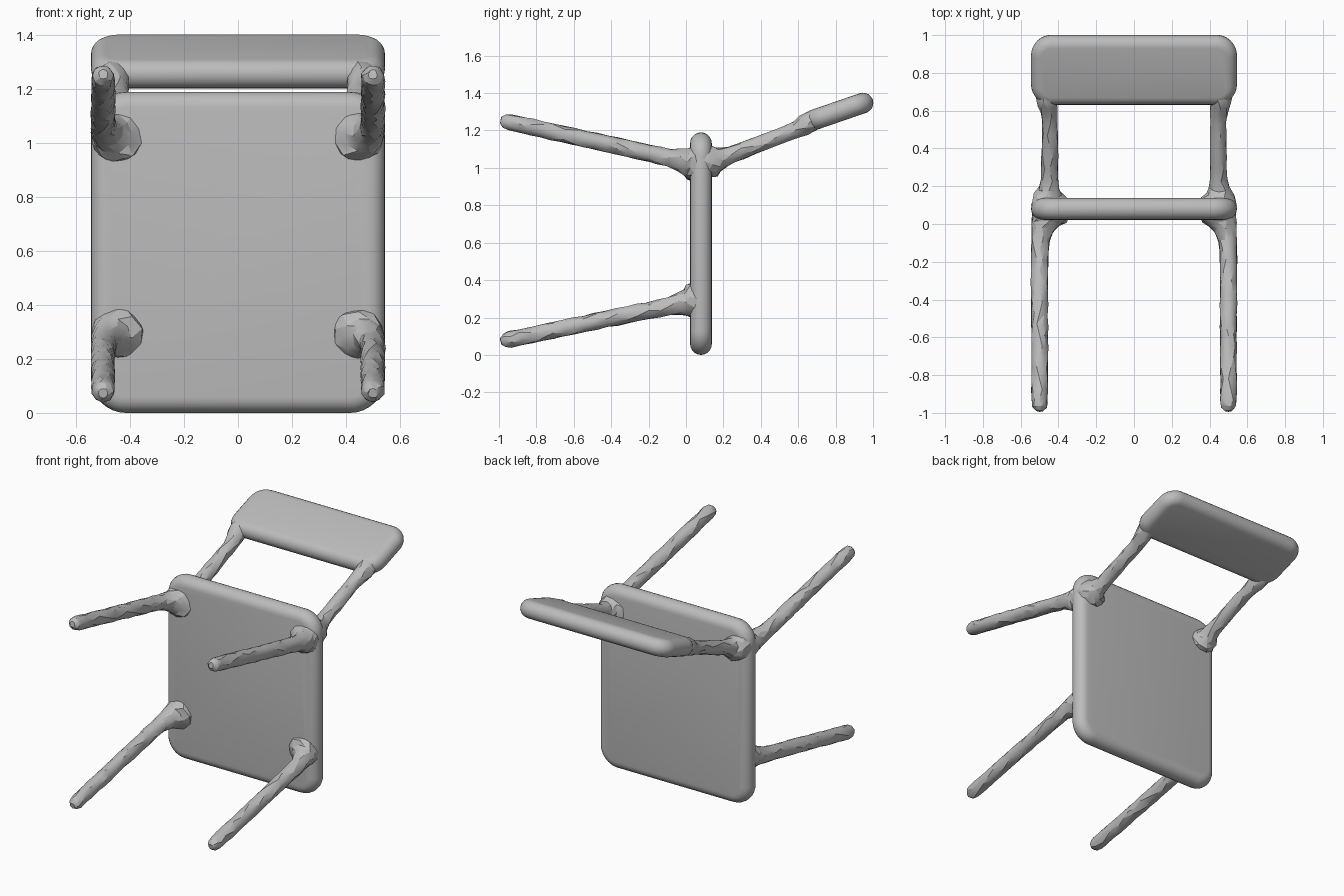
import bpy, bmesh, math, random
from mathutils import Vector

if "Cube" in bpy.data.objects:
    bpy.data.objects.remove(bpy.data.objects["Cube"])

random.seed(4)
grey = bpy.data.materials.new("plain grey")
grey.diffuse_color = (0.5, 0.5, 0.5, 1)
grey.use_nodes = True
grey.node_tree.nodes["Principled BSDF"].inputs["Base Color"].default_value = grey.diffuse_color


def finish(name, bm, angle):
    bmesh.ops.recalc_face_normals(bm, faces=bm.faces[:])
    me = bpy.data.meshes.new(name)
    bm.to_mesh(me)
    bm.free()
    me.materials.append(grey)
    me.shade_smooth()
    me.set_sharp_from_angle(angle=math.radians(angle))
    ob = bpy.data.objects.new(name, me)
    bpy.context.collection.objects.link(ob)
    return ob


def skin(bm, rings):
    """Bridge successive vertex loops and cap both ends."""
    n = len(rings[0])
    for a, b in zip(rings, rings[1:]):
        for i in range(n):
            j = (i + 1) % n
            bm.faces.new((a[i], a[j], b[j], b[i]))
    bm.faces.new(rings[0])
    bm.faces.new(rings[-1])


def slab(name, hx, hy, corner, r, loc, tilt):
    """Rounded rectangle with a fully rounded rim of radius r."""
    bm = bmesh.new()
    rings = []
    for k in range(11):
        t = math.radians(-90 + 18 * k)
        inset, z = r * (1 - math.cos(t)), r * math.sin(t)
        ring = []
        for q, (sx, sy) in enumerate(((1, 1), (-1, 1), (-1, -1), (1, -1))):
            for s in range(9):
                a = math.radians(90 * q + 90 * s / 8)
                c = corner - inset
                ring.append(bm.verts.new((sx * (hx - corner) + c * math.cos(a),
                                          sy * (hy - corner) + c * math.sin(a), z)))
        rings.append(ring)
    skin(bm, rings)
    ob = finish(name, bm, 40)
    ob.location = loc
    ob.rotation_euler.x = math.radians(tilt)
    return ob


def limb(name, pts, side):
    """Rough-hewn tube through (x, y, z, radius) points."""
    path = [pts[0]]
    for a, b in zip(pts, pts[1:]):
        steps = max(1, round((Vector(b[:3]) - Vector(a[:3])).length / 0.06))
        path += [tuple(p + (q - p) * k / steps for p, q in zip(a, b))
                 for k in range(1, steps + 1)]
    axis = (Vector(pts[-1][:3]) - Vector(pts[0][:3])).normalized()
    up = axis.cross(Vector((1, 0, 0))).normalized()
    across = up.cross(axis)
    bm = bmesh.new()
    rings = []
    n = 10
    for k, (x, y, z, r) in enumerate(path):
        ring = []
        for i in range(n):
            a = 2 * math.pi * (i + 0.5 * (k % 2)) / n
            rr = r * random.uniform(0.94, 1.05)
            p = Vector((x, y, z)) + across * rr * math.cos(a) + up * rr * math.sin(a)
            p += axis * random.uniform(-0.1, 0.1) * r
            ring.append(bm.verts.new((p.x * side, p.y, p.z)))
        rings.append(ring)
    skin(bm, rings)
    bmesh.ops.triangulate(bm, faces=bm.faces[:])
    finish(name, bm, 22)


# Seat board standing upright, and the tilted back panel
slab("seat", 0.545, 0.595, 0.13, 0.058, (0, 0.08, 0.595), 90)
slab("back_panel", 0.545, 0.193, 0.11, 0.055, (0, 0.816, 1.302), 19)


def leg(z0, z1):
    """Flared root at the seat, straight shaft, rounded tip."""
    def at(y, x, r):
        return (x, y, z0 + (z1 - z0) * -y / 0.97, r)
    return [at(0.06, 0.445, 0.098), at(0.025, 0.447, 0.095), at(0.0, 0.467, 0.075),
            at(-0.035, 0.484, 0.06), at(-0.09, 0.497, 0.049), at(-0.2, 0.5, 0.046),
            at(-0.94, 0.5, 0.044), at(-0.97, 0.5, 0.037), at(-0.99, 0.5, 0.018)]


# Back post, flared at the seat and at the panel
post = [(0.445, 0.10, 1.04, 0.098), (0.447, 0.135, 1.045, 0.094),
        (0.455, 0.16, 1.047, 0.073), (0.451, 0.19, 1.052, 0.056),
        (0.447, 0.24, 1.07, 0.046), (0.445, 0.54, 1.185, 0.042),
        (0.450, 0.59, 1.205, 0.046), (0.458, 0.63, 1.228, 0.055),
        (0.462, 0.67, 1.25, 0.057), (0.455, 0.74, 1.277, 0.045)]

for side, tag in ((-1, "left"), (1, "right")):
    limb("upper_leg_" + tag, leg(1.035, 1.25), side)
    limb("lower_leg_" + tag, leg(0.28, 0.077), side)
    limb("back_post_" + tag, post, side)
